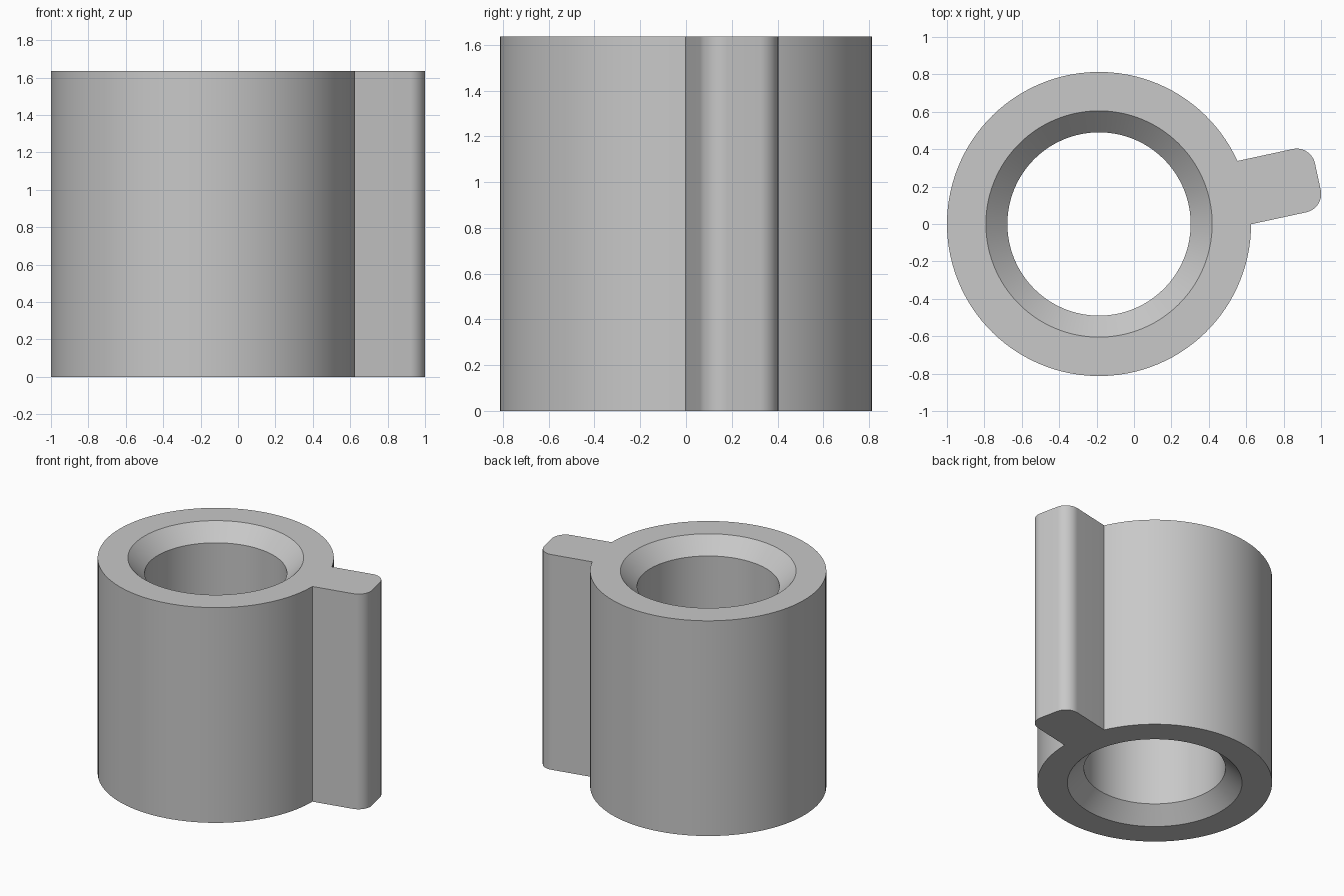
import bpy, bmesh
from math import sin, cos, asin, pi, radians
from mathutils import Matrix, Vector

cube = bpy.data.objects.get("Cube")
if cube:
    bpy.data.objects.remove(cube)

HEIGHT, OUTER, BORE, CHAMFER = 1.635, 0.813, 0.49, 0.115
TAB_END, TAB_HALF, TAB_ROUND, TAB_ANGLE = 1.197, 0.173, 0.1, radians(12.2)
ARC_STEPS, RING_STEPS, ROUND_STEPS = 10, 110, 12

bm = bmesh.new()

# Ring angles: a fine arc hidden behind the tab, then the rest of the circle
a = asin(TAB_HALF / OUTER)
angles = [-a + 2 * a * i / ARC_STEPS for i in range(ARC_STEPS)]
angles += [a + (2 * pi - 2 * a) * i / RING_STEPS for i in range(RING_STEPS)]

# Closed wall section: outside, then the bore with a chamfer at both ends
section = [(OUTER, 0), (OUTER, HEIGHT), (BORE + CHAMFER, HEIGHT),
           (BORE, HEIGHT - CHAMFER), (BORE, CHAMFER), (BORE + CHAMFER, 0)]
rings = [[bm.verts.new((r * cos(t), r * sin(t), z)) for t in angles]
         for r, z in section]
count = len(angles)
for k, low in enumerate(rings):
    high = rings[(k + 1) % len(rings)]
    for i in range(count):
        if k == 0 and i < ARC_STEPS:
            continue  # left open where the tab joins
        j = (i + 1) % count
        bm.faces.new((low[i], low[j], high[j], high[i]))

# Tab outline with two rounded outer corners
outline = []
for side, start in ((-1, -pi / 2), (1, 0)):
    for i in range(ROUND_STEPS + 1):
        t = start + pi / 2 * i / ROUND_STEPS
        outline.append((TAB_END - TAB_ROUND + TAB_ROUND * cos(t),
                        side * (TAB_HALF - TAB_ROUND) + TAB_ROUND * sin(t)))

# Tab walls and end caps, sharing the ring's arc
loops = []
for ring, z in ((rings[0], 0), (rings[1], HEIGHT)):
    tip = [bm.verts.new((x, y, z)) for x, y in outline]
    loops.append([ring[0]] + tip + [ring[ARC_STEPS]])
    bm.faces.new([ring[0]] + tip + ring[ARC_STEPS:0:-1])
low, high = loops
for i in range(len(low) - 1):
    bm.faces.new((low[i], low[i + 1], high[i + 1], high[i]))

# Turn the tab and centre the whole part
bm.transform(Matrix.Translation(Vector((OUTER - 1, 0, 0)))
             @ Matrix.Rotation(TAB_ANGLE, 4, 'Z'))
bmesh.ops.recalc_face_normals(bm, faces=bm.faces)
mesh = bpy.data.meshes.new("collar_with_tab")
bm.to_mesh(mesh)
bm.free()

collar = bpy.data.objects.new("collar_with_tab", mesh)
bpy.context.collection.objects.link(collar)

# Plain grey finish
grey = bpy.data.materials.new("light_grey")
grey.use_nodes = True
colour = (0.58, 0.58, 0.58, 1)
grey.diffuse_color = colour
grey.node_tree.nodes["Principled BSDF"].inputs["Base Color"].default_value = colour
mesh.materials.append(grey)

# Smooth round walls, crisp rims
bpy.ops.object.select_all(action='DESELECT')
collar.select_set(True)
bpy.context.view_layer.objects.active = collar
bpy.ops.object.shade_smooth_by_angle(angle=radians(25))
